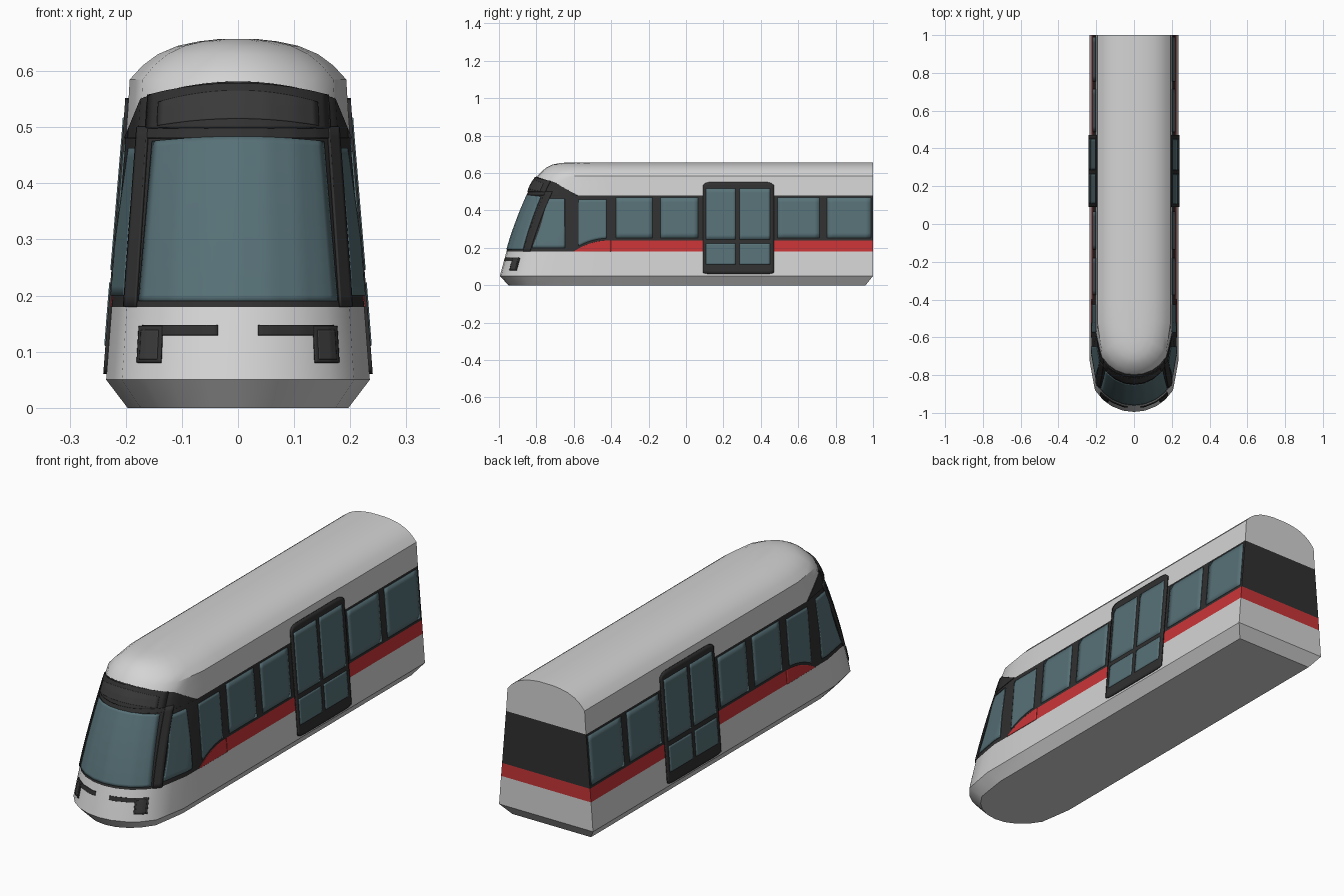
import bpy, bmesh, math
from mathutils import Vector

if "Cube" in bpy.data.objects:
    bpy.data.objects.remove(bpy.data.objects["Cube"])


def material(name, rgb):
    m = bpy.data.materials.new(name)
    m.diffuse_color = (*rgb, 1)
    m.use_nodes = True
    m.node_tree.nodes["Principled BSDF"].inputs["Base Color"].default_value = m.diffuse_color
    return m


GREY = material("light grey paint", (0.66, 0.66, 0.66))
RED = material("red stripe", (0.58, 0.035, 0.038))
DARK = material("dark trim", (0.03, 0.03, 0.03))
PANEL = material("charcoal panel", (0.042, 0.042, 0.042))
GLASS = material("blue grey glass", (0.095, 0.165, 0.185))

# Body levels: height, half width, nose y, length scale of the nose plan
LEVELS = [(0, .197, -.95, 1), (.05, .235, -.995, 1), (.18, .225, -.96, 1),
          (.24, .220, -.942, 1), (.30, .215, -.922, 1), (.36, .210, -.90, 1),
          (.42, .205, -.876, 1), (.48, .200, -.85, 1), (.535, .196, -.825, 1),
          (.585, .193, -.795, 1), (.61, .170, -.77, .93), (.63, .143, -.745, .85),
          (.645, .108, -.715, .75), (.653, .07, -.675, .6), (.657, .035, -.63, .45)]
# Nose plan: fraction of half width, distance behind the nose tip
PLAN = [(0, 0), (.25, .007), (.5, .03), (.7, .064), (.88, .115), (.94, .19), (1, .27)]


def interp(v, pts, i, j):
    for p, q in zip(pts, pts[1:]):
        if v <= q[i]:
            k = max(0, (v - p[i]) / (q[i] - p[i]))
            return p[j] + (q[j] - p[j]) * k
    return pts[-1][j]


def nose(u, z):
    """Surface point at a fraction u of the half width, around the nose."""
    dy = interp(abs(u), PLAN, 0, 1) * interp(z, LEVELS, 0, 3)
    return Vector((u * interp(z, LEVELS, 0, 1), interp(z, LEVELS, 0, 2) + dy, z))


def side(y, z):
    """Surface point on the right flank at length y."""
    u = interp((y - interp(z, LEVELS, 0, 2)) / interp(z, LEVELS, 0, 3), PLAN, 1, 0)
    return Vector((u * interp(z, LEVELS, 0, 1), y, z))


def finish(name, bm, mats):
    me = bpy.data.meshes.new(name)
    bm.to_mesh(me)
    bm.free()
    for m in mats:
        me.materials.append(m)
    for p in me.polygons:
        p.use_smooth = True
    me.set_sharp_from_angle(angle=math.radians(30))
    ob = bpy.data.objects.new(name, me)
    bpy.context.collection.objects.link(ob)
    return ob


def patch(name, mat, surf, a0, a1, z0, z1, off=.003, mirror=False, n=16):
    """Thin plate lying on the body; limits may be numbers or functions."""
    val = lambda f, k: f(k) if callable(f) else f
    front = Vector((0, -1, 0)) if surf is nose else Vector((1, 0, 0))
    bm = bmesh.new()
    grid = []
    for j in range(n + 1):
        row = []
        for i in range(n + 1):
            s, t = i / n, j / n
            a = val(a0, t) * (1 - s) + val(a1, t) * s
            z = val(z0, s) * (1 - t) + val(z1, s) * t
            p = surf(a, z)
            e = .002 if a <= 0 else -.002
            nrm = (surf(a + e, z) - p).cross(surf(a, z + .002) - p).normalized()
            if nrm.dot(front) < 0:
                nrm.negate()
            row.append(bm.verts.new(p + nrm * off))
        grid.append(row)
    for r0, r1 in zip(grid, grid[1:]):
        for i in range(n):
            bm.faces.new((r0[i], r0[i + 1], r1[i + 1], r1[i]))
    bm.normal_update()
    if sum(f.normal.dot(front) for f in bm.faces) < 0:
        bmesh.ops.reverse_faces(bm, faces=bm.faces[:])
    ob = finish(name, bm, [mat])
    if mirror:
        ob.modifiers.new("Mirror", 'MIRROR')
    sol = ob.modifiers.new("Thickness", 'SOLIDIFY')
    sol.thickness = off
    sol.offset = -1
    return ob


# Body shell, lofted from level to level, coloured in bands by height
bm = bmesh.new()
loops = []
us = [-p[0] for p in PLAN[::-1]] + [p[0] for p in PLAN[1:]]
for z, w, f, k in LEVELS:
    back = .96 if z == 0 else 1
    pts = [(-w, back, z), (-w, -.4, z)] + [nose(u, z) for u in us] + [(w, -.4, z), (w, back, z)]
    loops.append([bm.verts.new(p) for p in pts])
for lo, hi in zip(loops, loops[1:]):
    for i in range(len(lo)):
        j = (i + 1) % len(lo)
        fc = bm.faces.new((lo[i], lo[j], hi[j], hi[i]))
        c = fc.calc_center_median()
        if .18 < c.z < .24:
            fc.material_index = 1 if c.y > -.4 else 2
        elif .24 < c.z < .48:
            fc.material_index = 2
bm.faces.new(loops[0])
bm.faces.new(loops[-1])
bmesh.ops.recalc_face_normals(bm, faces=bm.faces[:])
finish("body", bm, [GREY, RED, DARK])


# Swept front end of the red stripe
def stripe_top(y):
    return .181 + .059 * (1 - min(1, max(0, (-.4 - y) / .2)) ** 2.2)


patch("stripe_tip", RED, side, -.6, -.4, .18, lambda s: stripe_top(-.6 + .2 * s), .002, True)


# Dark brow above the windscreen, falling away to the flanks
def brow_top(s):
    u = abs(2 * s - 1)
    return .58 - .03 * (u / .88) ** 2 if u < .88 else .55 - .069 * (u - .88) / .12


patch("brow", DARK, nose, -1, 1, .48, brow_top, .003, n=50)
patch("visor", DARK, nose, -.8, .8, .497, lambda s: .575 - .02 * (2 * s - 1) ** 2, .008, n=24)
patch("destination_panel", PANEL, nose, -.7, .7, lambda s: .512 - .012 * (2 * s - 1) ** 2,
      lambda s: .561 - .02 * (2 * s - 1) ** 2, .0095, n=24)

# Windscreen with a trim bar over it
patch("windscreen", GLASS, nose, lambda t: -.78 + .03 * t, lambda t: .78 - .03 * t,
      .19, lambda s: .482 - .008 * (2 * s - 1) ** 2, .004, n=28)

# Corner pillars between windscreen and cab windows
patch("corner_pillar", DARK, nose, .80, .89, .18, .50, .005, True)

# Cab side windows with raked front edge
patch("cab_window", GLASS, side, lambda t: -.822 + .077 * t + .01 * math.sin(math.pi * t),
      -.648, .2, .462, .004, True)

# Passenger windows; the first follows the stripe along its sill
patch("window_1", GLASS, side, -.575, -.425,
      lambda s: stripe_top(-.575 + .15 * s) + .012, .457, .003, True)
for i, (a, b) in enumerate([(-.375, -.18), (-.135, .065), (.488, .715), (.755, .99)], 2):
    patch(f"window_{i}", GLASS, side, a, b, .252, .47, .002, True, 8)

# Double door with four panes
round_end = lambda s: .018 * abs(2 * s - 1) ** 14
patch("door", DARK, side, .09, .47, lambda s: .06 + round_end(s) * .4,
      lambda s: .552 - round_end(s), .006, True, 28)
for a, b, leaf in [(.107, .265, "front"), (.287, .45, "rear")]:
    patch(f"door_pane_upper_{leaf}", GLASS, side, a, b, .245, .517, .008, True, 12)
    patch(f"door_pane_lower_{leaf}", GLASS, side, a, b, .11, .223, .008, True, 12)

# Headlights: a slim bar running into an upright lamp
patch("light_bar", DARK, nose, .155, .74, .129, .147, .003, True)
patch("headlight", DARK, nose, .585, .765, .08, .145, .004, True)
patch("headlight_lens", PANEL, nose, .61, .74, .085, .137, .0055, True)
